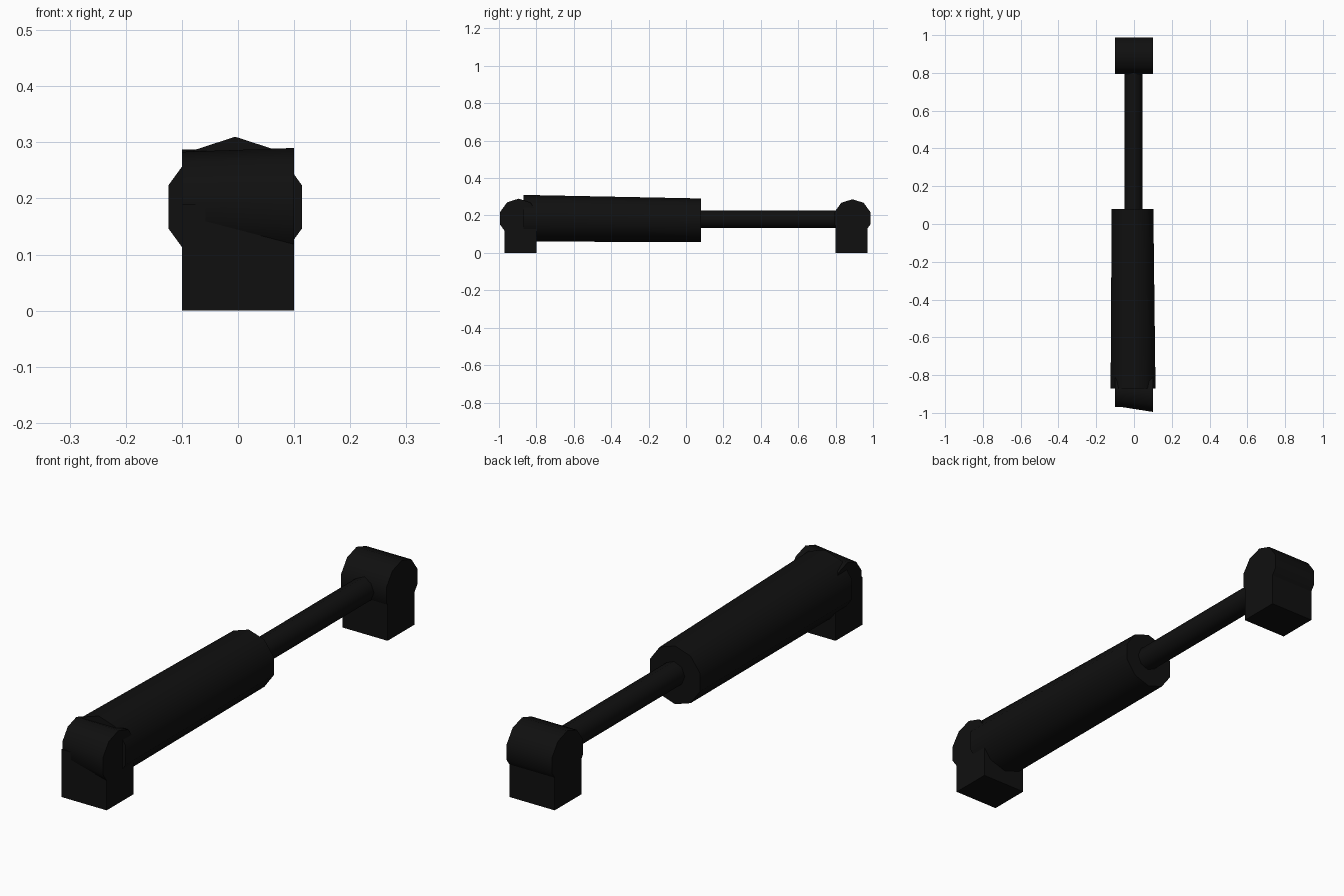
import bpy, bmesh, math
from mathutils import Vector

cube = bpy.data.objects.get("Cube")
if cube:
    bpy.data.objects.remove(cube, do_unlink=True)

black = bpy.data.materials.new("soft_black")
black.use_nodes = True
colour = (0.005, 0.005, 0.005, 1)
black.diffuse_color = colour
black.node_tree.nodes["Principled BSDF"].inputs["Base Color"].default_value = colour


def finish(name, bm):
    bmesh.ops.recalc_face_normals(bm, faces=bm.faces)
    mesh = bpy.data.meshes.new(name)
    bm.to_mesh(mesh)
    bm.free()
    mesh.materials.append(black)
    obj = bpy.data.objects.new(name, mesh)
    bpy.context.collection.objects.link(obj)
    bpy.ops.object.select_all(action='DESELECT')
    obj.select_set(True)
    bpy.context.view_layer.objects.active = obj
    bpy.ops.object.shade_smooth_by_angle(angle=math.radians(50))
    return obj


def tube(name, start, end, r1, r2, sides, across=False):
    """Closed low-poly cylinder along y, or along x when across is set."""
    bm = bmesh.new()
    rings = []
    for centre, radius in ((start, r1), (end, r2)):
        ring = []
        for i in range(sides):
            a = 2 * math.pi * i / sides
            side, up = radius * math.sin(a), radius * math.cos(a)
            offset = Vector((0, side, up)) if across else Vector((side, 0, up))
            ring.append(bm.verts.new(Vector(centre) + offset))
        rings.append(ring)
        bm.faces.new(ring)
    for i in range(sides):
        j = (i + 1) % sides
        bm.faces.new((rings[0][i], rings[0][j], rings[1][j], rings[1][i]))
    return finish(name, bm)


def block(name, low, high):
    bm = bmesh.new()
    bmesh.ops.create_cube(bm, size=1)
    low, high = Vector(low), Vector(high)
    for v in bm.verts:
        v.co = (low + high) / 2 + v.co * (high - low)
    return finish(name, bm)


# Barrel, slightly tapered, and the sliding rod
tube("barrel", (-0.005, -0.87, 0.185), (-0.008, 0.08, 0.175), 0.125, 0.116, 10)
tube("rod", (-0.003, 0.04, 0.18), (-0.003, 0.86, 0.18), 0.048, 0.048, 8)

# Mounting feet
block("front_foot", (-0.1, -0.97, 0), (0.1, -0.8, 0.19))
block("back_foot", (-0.1, 0.8, 0), (0.1, 0.97, 0.19))

# Rounded knuckles; the front one is a little skewed
tube("front_knuckle", (-0.1, -0.875, 0.19), (0.1, -0.895, 0.185), 0.093, 0.105, 10, True)
tube("back_knuckle", (-0.1, 0.89, 0.185), (0.1, 0.89, 0.185), 0.102, 0.102, 10, True)
